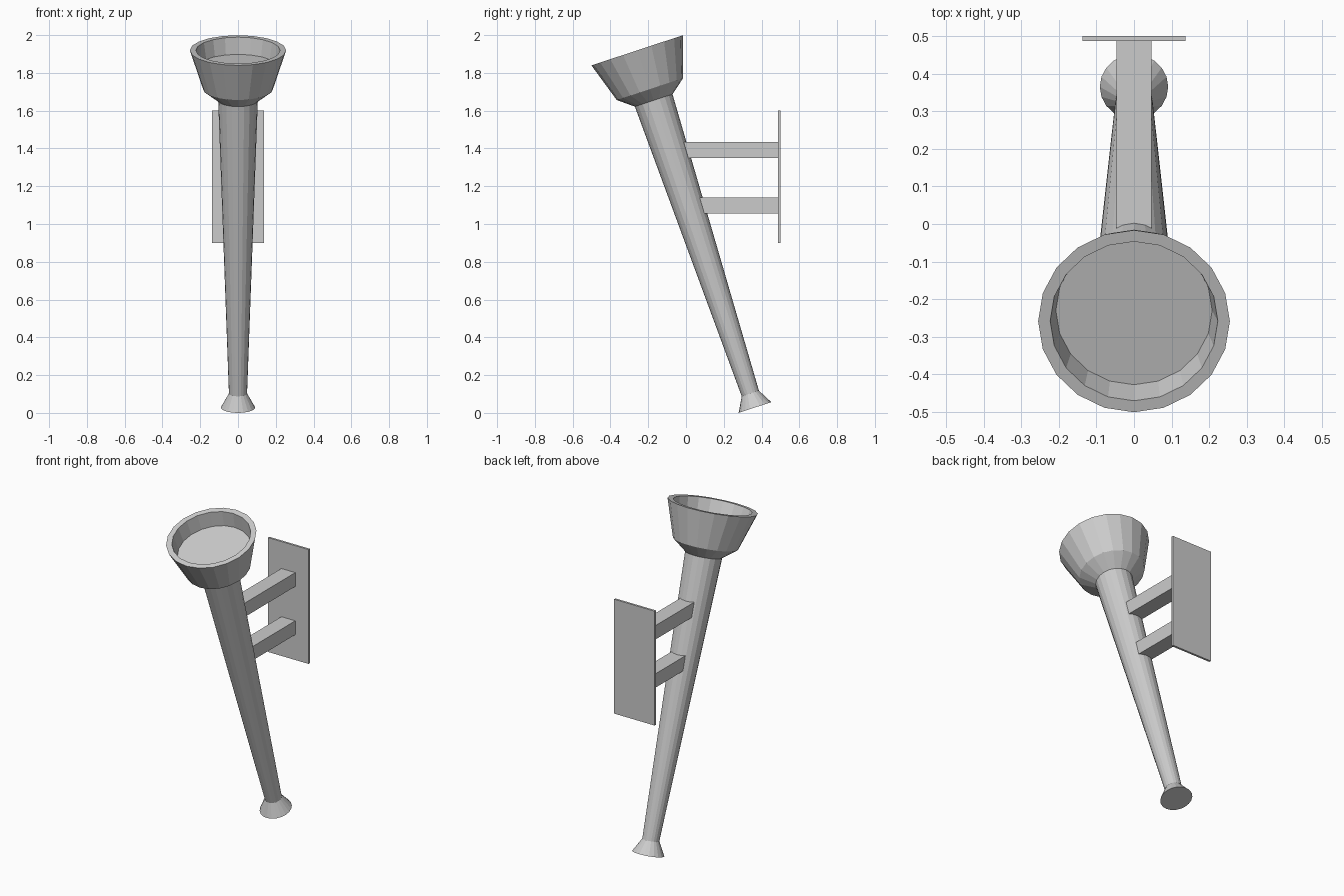
import bpy, bmesh
from math import sin, cos, pi, radians
from mathutils import Matrix

if "Cube" in bpy.data.objects:
    bpy.data.objects.remove(bpy.data.objects["Cube"])

SIDES = 20
TILT = radians(18.25)
FRAME = Matrix.Translation((0, 0.365, 0.0285)) @ Matrix.Rotation(TILT, 4, 'X')


def finish(name, bm):
    bmesh.ops.recalc_face_normals(bm, faces=bm.faces)
    mesh = bpy.data.meshes.new(name)
    bm.to_mesh(mesh)
    bm.free()
    obj = bpy.data.objects.new(name, mesh)
    bpy.context.collection.objects.link(obj)
    return obj


def lathe(name, profile):
    """Closed turned solid about the tilted axis; profile is (radius, height)."""
    bm = bmesh.new()
    rings = [[bm.verts.new((r * cos(2 * pi * i / SIDES), r * sin(2 * pi * i / SIDES), h))
              for i in range(SIDES)] for r, h in profile]
    for a, b in zip(rings, rings[1:]):
        for i in range(SIDES):
            j = (i + 1) % SIDES
            bm.faces.new((a[i], a[j], b[j], b[i]))
    bm.faces.new(rings[0])
    bm.faces.new(rings[-1])
    obj = finish(name, bm)
    obj.data.transform(FRAME)
    return obj


def box(name, lo, hi):
    bm = bmesh.new()
    bmesh.ops.create_cube(bm, size=1)
    for v in bm.verts:
        v.co = [l + (c + 0.5) * (h - l) for l, h, c in zip(lo, hi, v.co)]
    return finish(name, bm)


# Torch: flared foot, tapered shaft, and hollow cup
lathe("foot", [(0.091, 0), (0.048, 0.078)])
lathe("shaft", [(0.048, 0.078), (0.105, 1.712)])
lathe("cup", [(0.105, 1.712), (0.185, 1.775), (0.255, 1.991),
              (0.223, 1.991), (0.208, 1.90)])

# Wall mount: back plate and two arms running into the shaft
box("wall_plate", (-0.137, 0.487, 0.90), (0.137, 0.50, 1.60))
for name, z, y in (("upper_arm", 1.35, -0.05), ("lower_arm", 1.055, 0.04)):
    box(name, (-0.047, y, z), (0.047, 0.488, z + 0.085))
